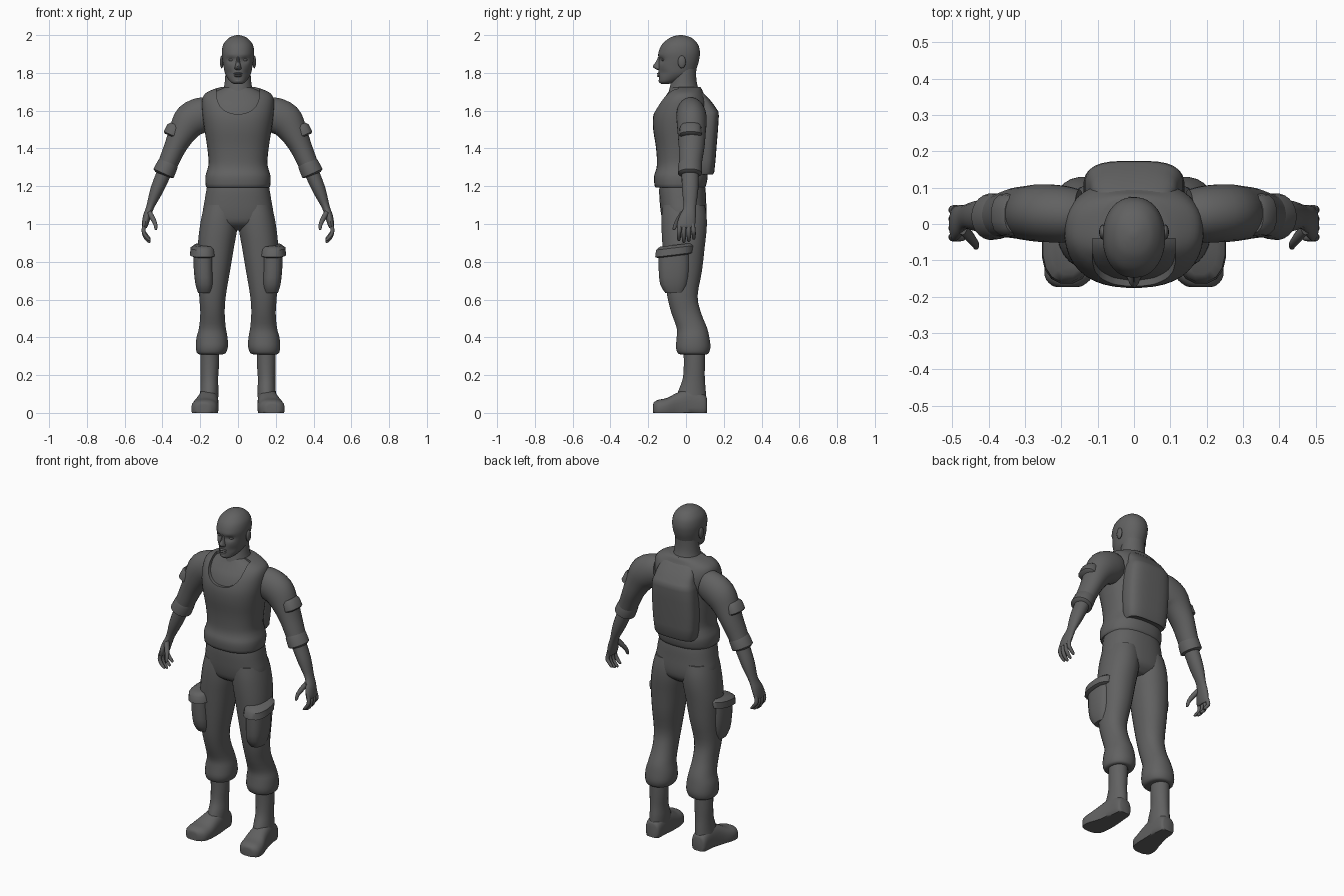
import bpy, bmesh, math
from mathutils import Vector

X, Y, Z = Vector((1, 0, 0)), Vector((0, 1, 0)), Vector((0, 0, 1))
grey = bpy.data.materials.new("dark grey")
grey.diffuse_color = (0.12, 0.12, 0.12, 1)


def finish(name, bm, mirror=False):
    """Turn a bmesh into a smooth shaded object, optionally mirrored in x."""
    bmesh.ops.recalc_face_normals(bm, faces=bm.faces)
    me = bpy.data.meshes.new(name)
    bm.to_mesh(me)
    bm.free()
    me.materials.append(grey)
    for p in me.polygons:
        p.use_smooth = True
    me.set_sharp_from_angle(angle=math.radians(45))
    ob = bpy.data.objects.new(name, me)
    bpy.context.scene.collection.objects.link(ob)
    if mirror:
        ob.modifiers.new("mirror", 'MIRROR')
    return ob


def catmull(secs, k):
    """Smoothly interpolate k steps between sections."""
    out = []
    n = len(secs)
    for i in range(n - 1):
        p = [secs[max(0, min(n - 1, j))] for j in (i - 1, i, i + 1, i + 2)]
        for s in range(k):
            t = s / k
            out.append([0.5 * (2 * b + (c - a) * t + (2 * a - 5 * b + 4 * c - d) * t * t
                               + (3 * b - a - 3 * c + d) * t ** 3) for a, b, c, d in zip(*p)])
    return out + [list(secs[-1])]


def loft(name, secs, n=24, k=3, p=2.0, u=X, v=Y, tilt=False, mirror=False, shape=None):
    """Skin superellipse sections (x, y, z, ru, rv); tilt keeps them square to the path."""
    secs = catmull(secs, k)
    bm = bmesh.new()
    rings = []
    for i, s in enumerate(secs):
        c = Vector(s[:3])
        a = u
        if tilt:
            t = Vector(secs[min(i + 1, len(secs) - 1)][:3]) - Vector(secs[max(i - 1, 0)][:3])
            a = v.cross(t).normalized()
        ru, rv = max(s[3], .002), max(s[4], .002)
        ring = []
        for j in range(n):
            ang = 2 * math.pi * (j + .5) / n
            e = [math.copysign(abs(w) ** (2 / p), w) for w in (math.cos(ang), math.sin(ang))]
            q = c + a * ru * e[0] + v * rv * e[1]
            q.z = max(q.z, 0)
            if shape:
                q = shape(q)
            ring.append(bm.verts.new(q))
        rings.append(ring)
    for r, q in zip(rings, rings[1:]):
        for j in range(n):
            bm.faces.new((r[j], r[(j + 1) % n], q[(j + 1) % n], q[j]))
    bm.faces.new(rings[0])
    bm.faces.new(rings[-1])
    return finish(name, bm, mirror)


def slab(z, x0, x1, y0, y1):
    """Horizontal section from its extents."""
    return ((x0 + x1) / 2, (y0 + y1) / 2, z, (x1 - x0) / 2, (y1 - y0) / 2)


def mid(z, r, y0, y1):
    return slab(z, -r, r, y0, y1)


def ball(name, c, r, mirror=False):
    bm = bmesh.new()
    bmesh.ops.create_uvsphere(bm, u_segments=14, v_segments=8, radius=1)
    for w in bm.verts:
        w.co = Vector(c) + Vector([a * b for a, b in zip(w.co, r)])
    return finish(name, bm, mirror)


# Head with eye sockets and a slight brow
def face(q):
    if q.y < -.06:
        sock = math.exp(-((abs(q.x) - .036) / .018) ** 2 - ((q.z - 1.868) / .013) ** 2)
        brow = math.exp(-((abs(q.x) - .03) / .03) ** 2 - ((q.z - 1.893) / .01) ** 2)
        cheek = math.exp(-((abs(q.x) - .05) / .02) ** 2 - ((q.z - 1.80) / .02) ** 2)
        q.y += .013 * sock - .004 * brow + .008 * cheek
    return q


loft("head", [mid(1.742, .022, -.132, -.09), mid(1.752, .04, -.142, -.05),
              mid(1.775, .058, -.144, .01), mid(1.80, .07, -.146, .045),
              mid(1.835, .077, -.146, .06), mid(1.87, .083, -.144, .07),
              mid(1.91, .086, -.145, .074), mid(1.95, .078, -.128, .064),
              mid(1.98, .055, -.095, .038), mid(1.994, .03, -.065, .008),
              mid(2.0, .008, -.035, -.02)], n=40, k=4, p=2.15, shape=face)
loft("nose", [mid(1.885, .008, -.148, -.12), mid(1.86, .010, -.160, -.12),
              mid(1.835, .016, -.176, -.12), mid(1.822, .019, -.165, -.12),
              mid(1.816, .012, -.152, -.12)], n=12, p=1.7)
for nm, z, r in (("upper_lip", 1.796, .024), ("lower_lip", 1.784, .021)):
    ball(nm, (0, -.141, z), (r, .014, .006))
ball("chin", (0, -.128, 1.758), (.024, .017, .014))
ball("eye", (.036, -.118, 1.868), (.016, .012, .007), True)
ball("ear", (.086, -.022, 1.858), (.010, .021, .034), True)
loft("neck", [mid(1.62, .10, -.12, .09), mid(1.69, .085, -.095, .075),
              mid(1.73, .074, -.085, .062), mid(1.77, .069, -.075, .055),
              mid(1.82, .066, -.07, .055)])

# Torso: shirt, and a vest over it with a scooped neckline cut out
shirt = [mid(1.40, .15, -.14, .09), mid(1.50, .165, -.158, .10), mid(1.57, .172, -.157, .105),
         mid(1.63, .172, -.138, .10), mid(1.67, .16, -.113, .09), mid(1.70, .125, -.093, .08),
         mid(1.725, .07, -.08, .065)]
loft("shirt", shirt, n=32, p=2.3)
vest = loft("vest", [mid(1.197, .155, -.15, .09), mid(1.198, .17, -.165, .104),
                     mid(1.25, .173, -.17, .115), mid(1.29, .162, -.158, .108),
                     mid(1.33, .156, -.154, .10), mid(1.41, .164, -.160, .105),
                     mid(1.50, .178, -.174, .112), mid(1.57, .188, -.174, .12),
                     mid(1.63, .192, -.155, .118), mid(1.67, .187, -.13, .105),
                     mid(1.695, .168, -.108, .092), mid(1.715, .125, -.095, .083),
                     mid(1.725, .09, -.085, .075)], n=40, p=2.4)
cutter = loft("neck_cutter", [(0, -.3, 1.70, .115, .118), (0, -.04, 1.70, .115, .118)],
              k=1, p=2.3, u=X, v=Z)
cutter.hide_render = True
cut = vest.modifiers.new("neckline", 'BOOLEAN')
cut.operation = 'DIFFERENCE'
cut.solver = 'EXACT'
cut.object = cutter
bpy.context.view_layer.update()
cut_mesh = bpy.data.meshes.new_from_object(
    vest.evaluated_get(bpy.context.evaluated_depsgraph_get()))
vest.modifiers.clear()
vest.data = cut_mesh
vest.data.set_sharp_from_angle(angle=math.radians(45))
bpy.data.objects.remove(cutter)

# Flat pack on the back
loft("back_pack", [mid(1.265, .115, .03, .135), mid(1.275, .13, .03, .15),
                   mid(1.42, .14, .03, .163), mid(1.57, .135, .03, .174),
                   mid(1.605, .125, .03, .165), mid(1.66, .115, .03, .125),
                   mid(1.70, .09, .03, .085)], n=28, k=2, p=3.2)

# Trousers
loft("trouser_hips", [mid(1.25, .15, -.13, .09), mid(1.19, .166, -.142, .103),
                      mid(1.12, .178, -.14, .107), mid(1.05, .188, -.132, .11),
                      mid(1.0, .165, -.115, .10), mid(.965, .08, -.06, .06)], n=32, p=2.4)
loft("trouser_leg", [slab(1.10, .0, .178, -.125, .10), slab(1.04, .0, .193, -.13, .11),
                     slab(.97, .004, .205, -.13, .11), slab(.88, .02, .213, -.125, .10),
                     slab(.75, .042, .21, -.115, .085), slab(.62, .064, .206, -.10, .062),
                     slab(.53, .07, .20, -.078, .08), slab(.45, .064, .207, -.05, .112),
                     slab(.40, .055, .22, -.05, .124), slab(.35, .053, .224, -.054, .13),
                     slab(.318, .064, .218, -.045, .122), slab(.31, .08, .205, -.03, .11)],
     p=2.2, mirror=True)
loft("thigh_pocket", [slab(.635, .14, .212, -.11, -.01), slab(.68, .13, .226, -.138, .01),
                      slab(.76, .13, .235, -.146, .02), slab(.85, .13, .235, -.148, .02)],
     n=16, k=2, p=2.6, mirror=True)
loft("pocket_flap", [slab(.832, .125, .24, -.15, .02), slab(.838, .115, .255, -.165, .035),
                     slab(.875, .12, .252, -.16, .04), slab(.89, .13, .23, -.14, .03)],
     n=16, k=1, p=2.4, mirror=True,
     shape=lambda q: Vector((q.x, q.y, q.z + .12 * (q.y + .05))))

# Boots
loft("boot_shaft", [slab(.36, .10, .20, -.015, .10), slab(.26, .10, .20, -.012, .10),
                    slab(.18, .105, .198, -.018, .10), slab(.12, .103, .20, -.04, .105),
                    slab(.06, .105, .205, -.06, .107), slab(.02, .105, .205, -.06, .107)],
     mirror=True)
loft("boot_foot", [(.155, .11, .035, .034, .045), (.155, .095, .04, .046, .06),
                   (.156, .03, .045, .052, .085), (.163, -.04, .035, .06, .075),
                   (.174, -.10, .025, .07, .055), (.180, -.145, .02, .066, .05),
                   (.183, -.168, .02, .045, .038), (.183, -.174, .02, .028, .025)],
     p=2.6, u=X, v=Z, mirror=True)

# Sleeves, cuffs and arm flaps
loft("sleeve", [(.15, .025, 1.59, .08, .07), (.19, .027, 1.58, .092, .078),
                (.25, .03, 1.548, .094, .08), (.292, .03, 1.488, .076, .075),
                (.33, .03, 1.413, .06, .069), (.362, .025, 1.34, .054, .062),
                (.388, .022, 1.28, .05, .058)], tilt=True, mirror=True)
loft("sleeve_cuff", [(.366, .022, 1.328, .05, .058), (.372, .022, 1.315, .056, .063),
                     (.394, .02, 1.268, .059, .064), (.397, .02, 1.26, .045, .05)],
     k=1, tilt=True, mirror=True)
loft("arm_flap", [(.325, .025, 1.522, .035, .05), (.331, .025, 1.51, .047, .058),
                  (.348, .025, 1.47, .05, .06), (.351, .025, 1.463, .04, .05)],
     n=14, k=1, p=2.5, tilt=True, mirror=True)

# Forearm, palm, fingers and thumb
loft("forearm", [(.385, .022, 1.285, .04, .046), (.43, .022, 1.18, .035, .043),
                 (.465, .02, 1.09, .021, .033), (.482, .008, 1.04, .021, .044),
                 (.493, 0, .995, .017, .048), (.496, 0, .98, .012, .044)],
     n=18, tilt=True, mirror=True)
for i, drop in enumerate((.01, 0, .005, .018)):
    y = -.036 + .025 * i
    loft(f"finger_{i + 1}", [(.494, y * .9, 1.0, .011, .012), (.500, y, .965, .011, .012),
                             (.491, y * 1.05, .93 + drop, .010, .011),
                             (.472, y * 1.05, .908 + drop, .008, .009),
                             (.464, y * 1.05, .903 + drop, .004, .005)],
         n=10, tilt=True, mirror=True)
loft("thumb", [(.472, -.01, 1.065, .014, .02), (.452, -.035, 1.03, .014, .016),
               (.438, -.053, 1.0, .011, .012), (.435, -.062, .975, .008, .009),
               (.435, -.064, .968, .004, .004)], n=10, tilt=True, mirror=True)
